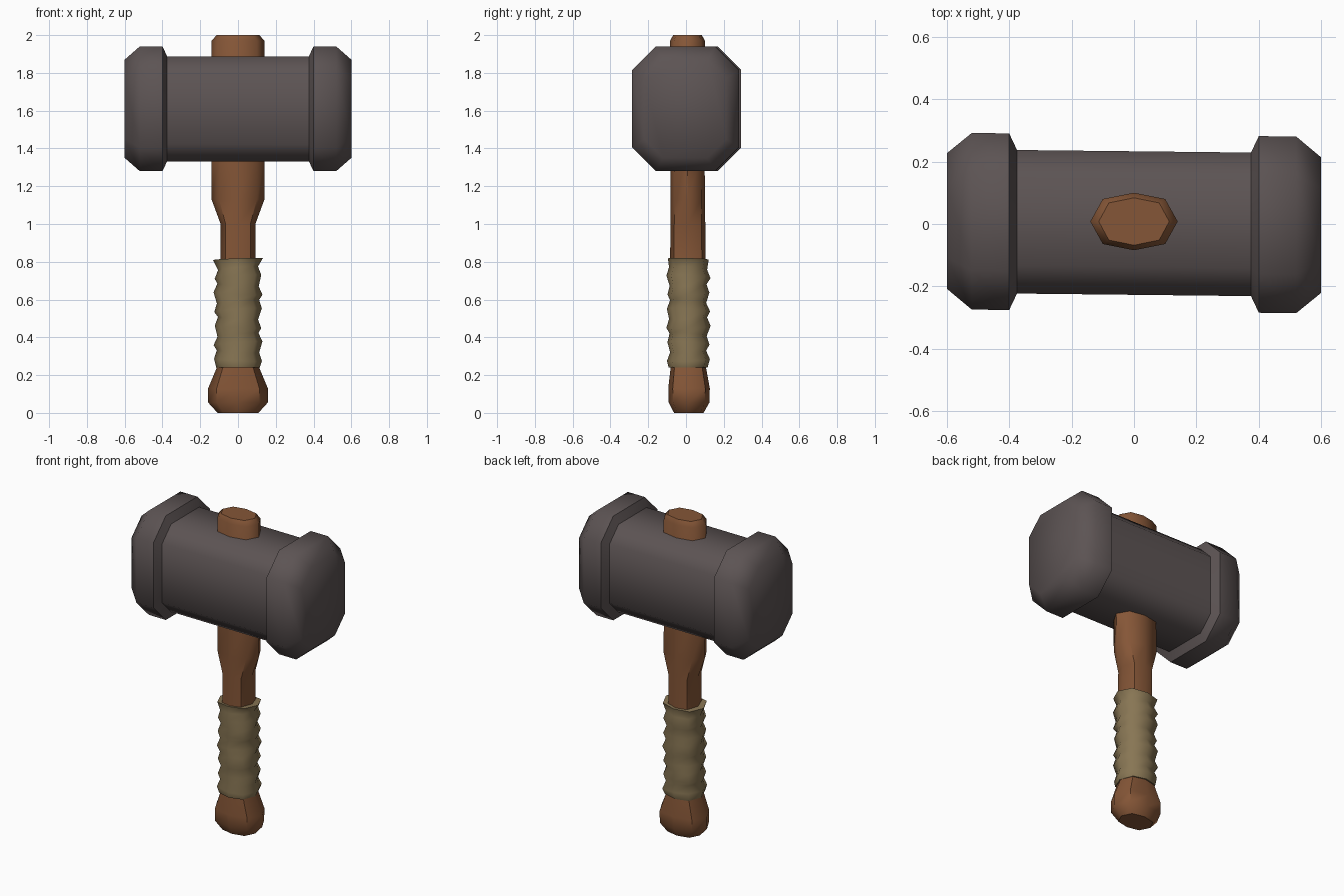
import bpy, bmesh, math

if "Cube" in bpy.data.objects:
    bpy.data.objects.remove(bpy.data.objects["Cube"])


def material(name, rgb):
    m = bpy.data.materials.new(name)
    m.diffuse_color = (*rgb, 1)
    m.use_nodes = True
    m.node_tree.nodes["Principled BSDF"].inputs["Base Color"].default_value = m.diffuse_color
    return m


def loft(name, rings, mat, angle):
    """Skin a list of equal-length rings, cap both ends."""
    bm = bmesh.new()
    loops = [[bm.verts.new(p) for p in r] for r in rings]
    n = len(loops[0])
    for a, b in zip(loops, loops[1:]):
        for i in range(n):
            j = (i + 1) % n
            bm.faces.new((a[i], a[j], b[j], b[i]))
    bm.faces.new(loops[0][::-1])
    bm.faces.new(loops[-1])
    bmesh.ops.recalc_face_normals(bm, faces=bm.faces)
    me = bpy.data.meshes.new(name)
    bm.to_mesh(me)
    bm.free()
    ob = bpy.data.objects.new(name, me)
    bpy.context.collection.objects.link(ob)
    me.materials.append(mat)
    bpy.ops.object.select_all(action='DESELECT')
    ob.select_set(True)
    bpy.context.view_layer.objects.active = ob
    bpy.ops.object.shade_smooth_by_angle(angle=math.radians(angle))
    return ob


def head_ring(x, hy, hz, c):
    """Rectangle with cut corners, across the head's length."""
    dy = 0.003 - 0.011 * x      # the head sits slightly twisted
    pts = [(hy, hz - c), (hy - c, hz), (c - hy, hz), (-hy, hz - c),
           (-hy, c - hz), (c - hy, -hz), (hy - c, -hz), (hy, c - hz)]
    return [(x, y + dy, z + 1.61) for y, z in pts]


def oval_ring(z, rx, ry, cy=0.01, tilt=0.0, wobble=0.0):
    """Eight-sided oval with its corners on the axes."""
    pts = []
    for i in range(8):
        a = i * math.pi / 4
        k = 1 + wobble * math.sin(2 * a + z * 23)
        sx = math.copysign(abs(math.cos(a)) ** 0.97, math.cos(a))
        sy = math.copysign(abs(math.sin(a)) ** 0.7, math.sin(a))
        pts.append((rx * k * sx, cy + ry * k * sy,
                    z + tilt * math.cos(a + 0.6)))
    return pts


stone = material("dark_stone", (0.108, 0.088, 0.088))
wood = material("brown_wood", (0.235, 0.093, 0.038))
cloth = material("tan_wrap", (0.245, 0.180, 0.088))

# Hammer head with a flared block at each end
half = [(0.60, 0.217, 0.26, 0.10), (0.52, 0.283, 0.33, 0.125),
        (0.40, 0.283, 0.33, 0.125), (0.375, 0.23, 0.278, 0.09)]
rings = [head_ring(-x, *r) for x, *r in half]
rings += [head_ring(x, *r) for x, *r in reversed(half)]
loft("hammer_head", rings, stone, 50)

# Handle running from the pommel right through the head
handle = [(0.0, 0.108, 0.078, 0.015), (0.055, 0.158, 0.108, 0.016),
          (0.13, 0.158, 0.110, 0.016), (0.25, 0.108, 0.092, 0.012),
          (0.40, 0.093, 0.088, 0.01), (0.82, 0.092, 0.094, 0.01),
          (1.00, 0.092, 0.092, 0.01), (1.13, 0.140, 0.091, 0.01),
          (1.35, 0.140, 0.090, 0.008), (1.97, 0.140, 0.092, 0.008),
          (2.0, 0.113, 0.076, 0.008)]
loft("handle", [oval_ring(*h) for h in handle], wood, 50)

# Cloth wrap: alternating ridges and grooves, each a little tilted
wrap = [oval_ring(0.24, 0.115, 0.103, 0.011)]
ridges = 6
for i in range(ridges):
    z = 0.28 + i * 0.088
    tilt = 0.012 if i % 2 else -0.008
    wrap.append(oval_ring(z, 0.126, 0.114, 0.013, tilt, 0.03))
    wrap.append(oval_ring(z + 0.045, 0.109, 0.098, 0.011, tilt, 0.03))
wrap.append(oval_ring(0.815, 0.132, 0.108, 0.012, 0.006))
loft("grip_wrap", wrap, cloth, 60)
